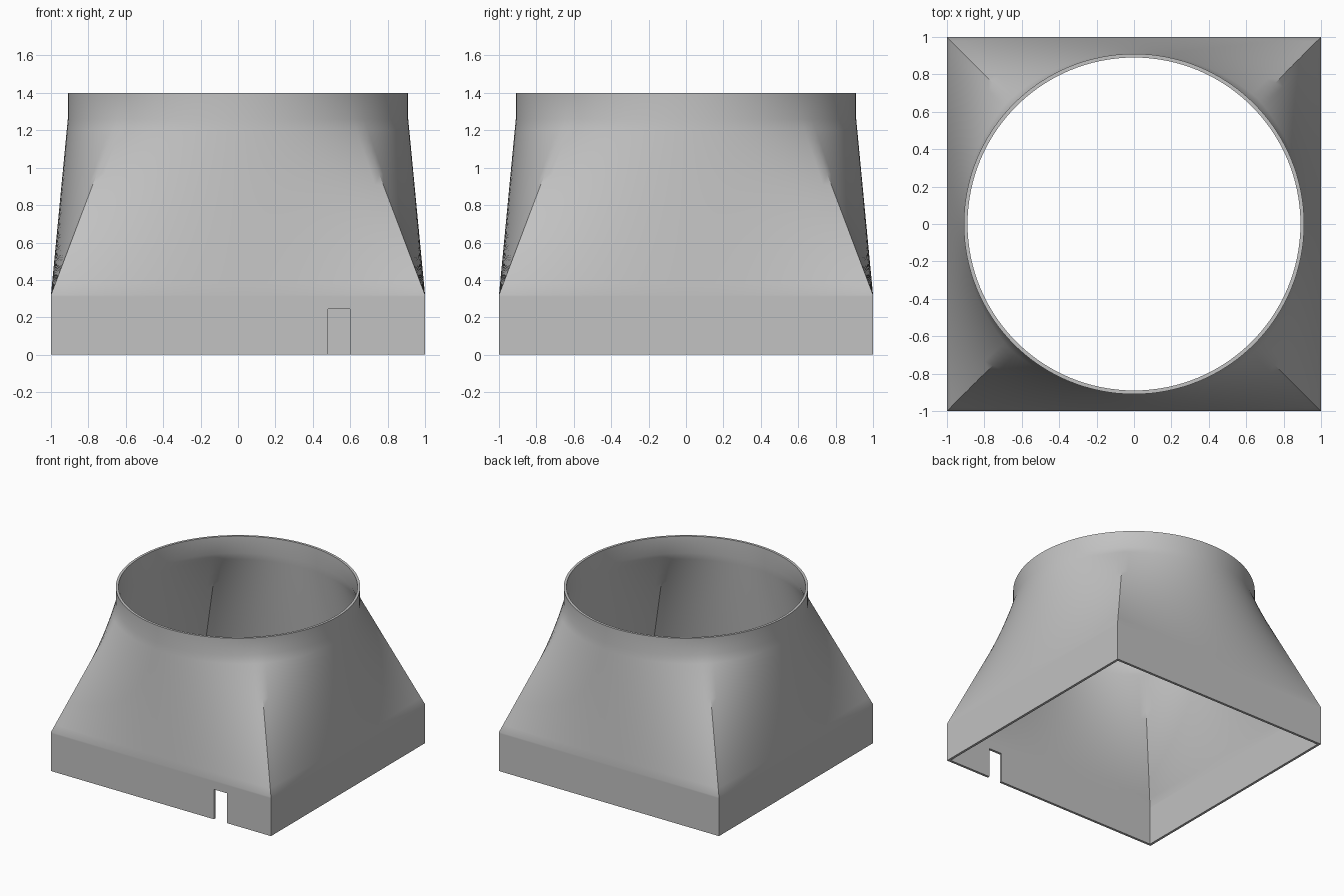
import bpy, bmesh, math
from mathutils import Vector

cube = bpy.data.objects.get("Cube")
if cube:
    bpy.data.objects.remove(cube, do_unlink=True)

SEGMENTS = 128          # columns around the duct, a multiple of 8
LOFT_STEPS = 16
BASE_TOP, COLLAR_BOTTOM, TOP = 0.32, 1.26, 1.4
WALL = 0.02

grey = bpy.data.materials.new("grey")
grey.use_nodes = True
colour = (0.54, 0.54, 0.54, 1)
grey.diffuse_color = colour
grey.node_tree.nodes["Principled BSDF"].inputs["Base Color"].default_value = colour


def section(half, radius, blend):
    """Outline between a square (blend 0) and a circle (blend 1)."""
    points = []
    for i in range(SEGMENTS):
        side, step = divmod(i, SEGMENTS // 4)
        s = step / (SEGMENTS // 8) - 1
        angle = s * math.pi / 4
        square = Vector((half, half * s))
        circle = Vector((math.cos(angle), math.sin(angle))) * radius
        p = square.lerp(circle, blend)
        for _ in range(side):
            p = Vector((-p.y, p.x))
        points.append(p)
    return points


def skin(bm, half, radius):
    """Rings of one wall surface, from the bottom up."""
    levels = [(0, 0), (BASE_TOP - 0.01, 0)]
    for i in range(LOFT_STEPS + 1):
        t = i / LOFT_STEPS
        levels.append((BASE_TOP + (COLLAR_BOTTOM - BASE_TOP) * t, t))
    levels.append((TOP, 1))
    return [[bm.verts.new((p.x, p.y, z)) for p in section(half, radius, t)]
            for z, t in levels]


# Hollow duct: outer skin up, rim, inner skin down, bottom edge
bm = bmesh.new()
outer = skin(bm, 1, 0.91)
inner = skin(bm, 1 - WALL, 0.91 - WALL)
rings = outer + inner[::-1]
for a, b in zip(rings, rings[1:] + rings[:1]):
    for i in range(SEGMENTS):
        j = (i + 1) % SEGMENTS
        bm.faces.new((a[i], a[j], b[j], b[i]))
bmesh.ops.recalc_face_normals(bm, faces=bm.faces)
mesh = bpy.data.meshes.new("duct_adapter")
bm.to_mesh(mesh)
bm.free()
mesh.materials.append(grey)
duct = bpy.data.objects.new("duct_adapter", mesh)
bpy.context.collection.objects.link(duct)

# Cable notch through the front wall
bpy.ops.mesh.primitive_cube_add(size=1, location=(0.54, -1, 0.07))
cutter = bpy.context.object
cutter.name = "notch_cutter"
cutter.scale = (0.12, 0.2, 0.35)
cutter.hide_render = True
cutter.data.materials.append(grey)

bpy.ops.object.select_all(action="DESELECT")
duct.select_set(True)
bpy.context.view_layer.objects.active = duct
cut = duct.modifiers.new("cable_notch", "BOOLEAN")
cut.operation = "DIFFERENCE"
cut.solver = "EXACT"
cut.object = cutter
bpy.ops.object.modifier_apply(modifier=cut.name)
bpy.data.objects.remove(cutter, do_unlink=True)
bpy.ops.object.shade_smooth_by_angle(angle=math.radians(30))
